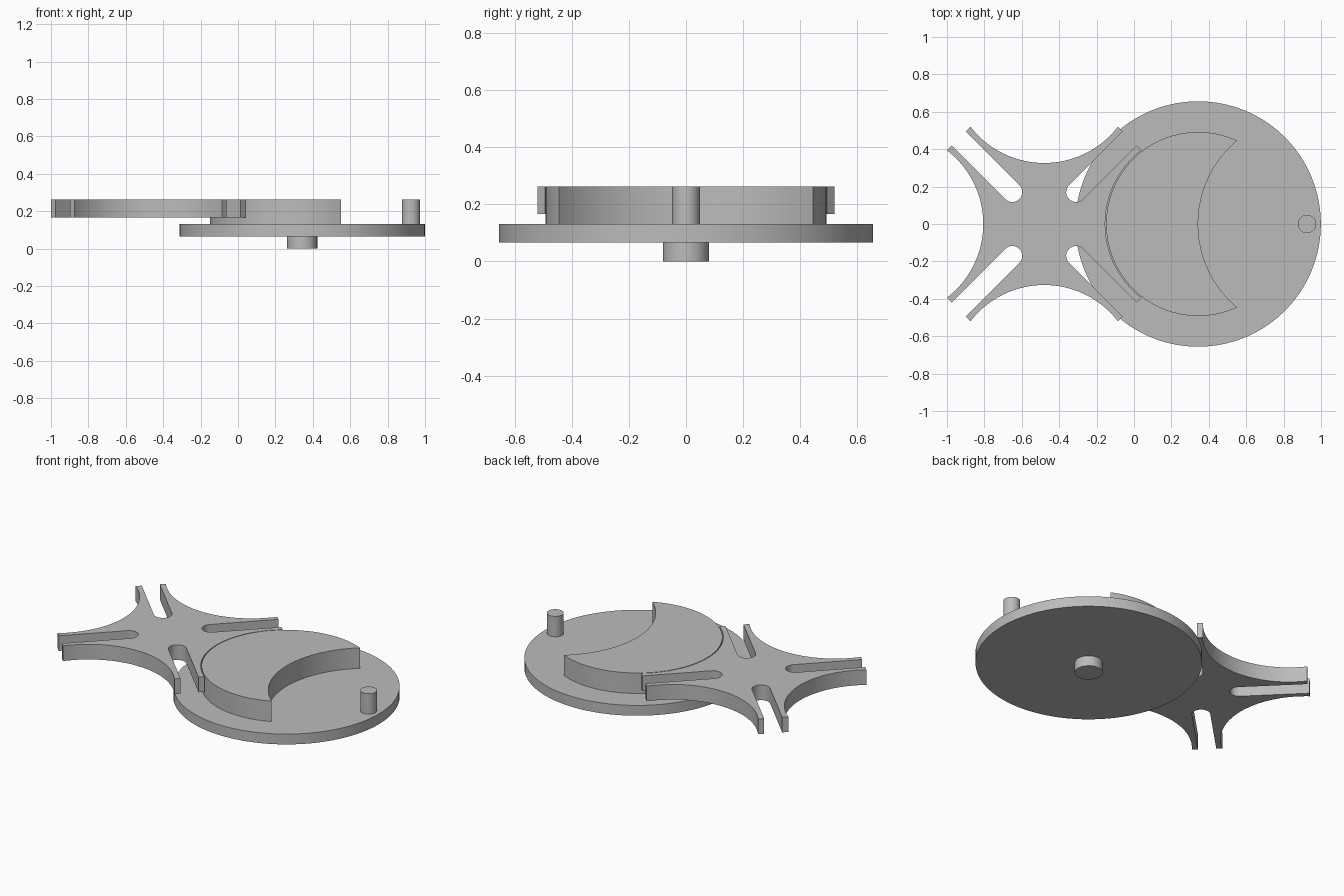
import bpy, bmesh
from math import sin, cos, pi, acos, asin, sqrt
from mathutils import Vector, Matrix

if "Cube" in bpy.data.objects:
    bpy.data.objects.remove(bpy.data.objects["Cube"])

grey = bpy.data.materials.new("plain grey")
grey.diffuse_color = (0.5, 0.5, 0.5, 1)
grey.use_nodes = True
grey.node_tree.nodes["Principled BSDF"].inputs["Base Color"].default_value = grey.diffuse_color

DIST = 0.823                 # distance between the two axles
CRANK = DIST / sqrt(2)       # pin radius on the driver
DRIVE_X, STAR_X = 0.343, -0.48


def arc(cx, cy, r, a0, a1, n):
    return [Vector((cx + r * cos(a0 + (a1 - a0) * i / n),
                    cy + r * sin(a0 + (a1 - a0) * i / n))) for i in range(n + 1)]


def extrude(name, outline, z0, z1, x):
    """Closed flat outline raised from z0 to z1."""
    bm = bmesh.new()
    face = bm.faces.new([bm.verts.new((p.x, p.y, z0)) for p in outline])
    res = bmesh.ops.extrude_face_region(bm, geom=[face])
    top = [v for v in res["geom"] if isinstance(v, bmesh.types.BMVert)]
    bmesh.ops.translate(bm, verts=top, vec=(0, 0, z1 - z0))
    bmesh.ops.recalc_face_normals(bm, faces=bm.faces)
    mesh = bpy.data.meshes.new(name)
    bm.to_mesh(mesh)
    bm.free()
    mesh.materials.append(grey)
    obj = bpy.data.objects.new(name, mesh)
    obj.location.x = x
    bpy.context.collection.objects.link(obj)
    bpy.ops.object.select_all(action='DESELECT')
    obj.select_set(True)
    bpy.context.view_layer.objects.active = obj
    bpy.ops.object.shade_smooth_by_angle(angle=pi / 6)
    return obj


def disc(name, r, z0, z1, x, n):
    return extrude(name, arc(0, 0, r, 0, 2 * pi, n)[:-1], z0, z1, x)


# Driver: shaft, plate and crank pin
disc("drive_shaft", 0.081, 0.0, 0.066, DRIVE_X, 48)
disc("drive_plate", 0.656, 0.066, 0.132, DRIVE_X, 128)
disc("crank_pin", 0.049, 0.132, 0.263, DRIVE_X + CRANK, 40)

# Locking crescent: disc with a bite centred on the pin
LOCK = 0.492
ix = LOCK ** 2 / (2 * CRANK)
a = acos(ix / LOCK)
b = asin(LOCK * sin(a) / CRANK)
crescent = arc(0, 0, LOCK, a, 2 * pi - a, 96)
crescent += arc(CRANK, 0, CRANK, pi + b, pi - b, 48)[1:-1]
extrude("locking_crescent", crescent, 0.132, 0.263, DRIVE_X)

# Slotted star wheel: one concave side and one slot, repeated four times
HOLLOW, TIP, SLOT_R, SLOT_IN = 0.497, 0.52, 0.053, DIST - CRANK
c = acos((DIST - TIP) / HOLLOW)
reach = (TIP + HOLLOW * sin(c)) / sqrt(2)
side = arc(DIST, 0, HOLLOW, pi + c, pi - c, 40)
slot = [Vector((reach, -SLOT_R))]
slot += arc(SLOT_IN, 0, SLOT_R, -pi / 2, -3 * pi / 2, 20)
slot += [Vector((reach, SLOT_R))]
quarter = side + [Matrix.Rotation(pi / 4, 2) @ p for p in slot]
star = [Matrix.Rotation(k * pi / 2, 2) @ p for k in range(4) for p in quarter]
extrude("star_wheel", star, 0.166, 0.263, STAR_X)
